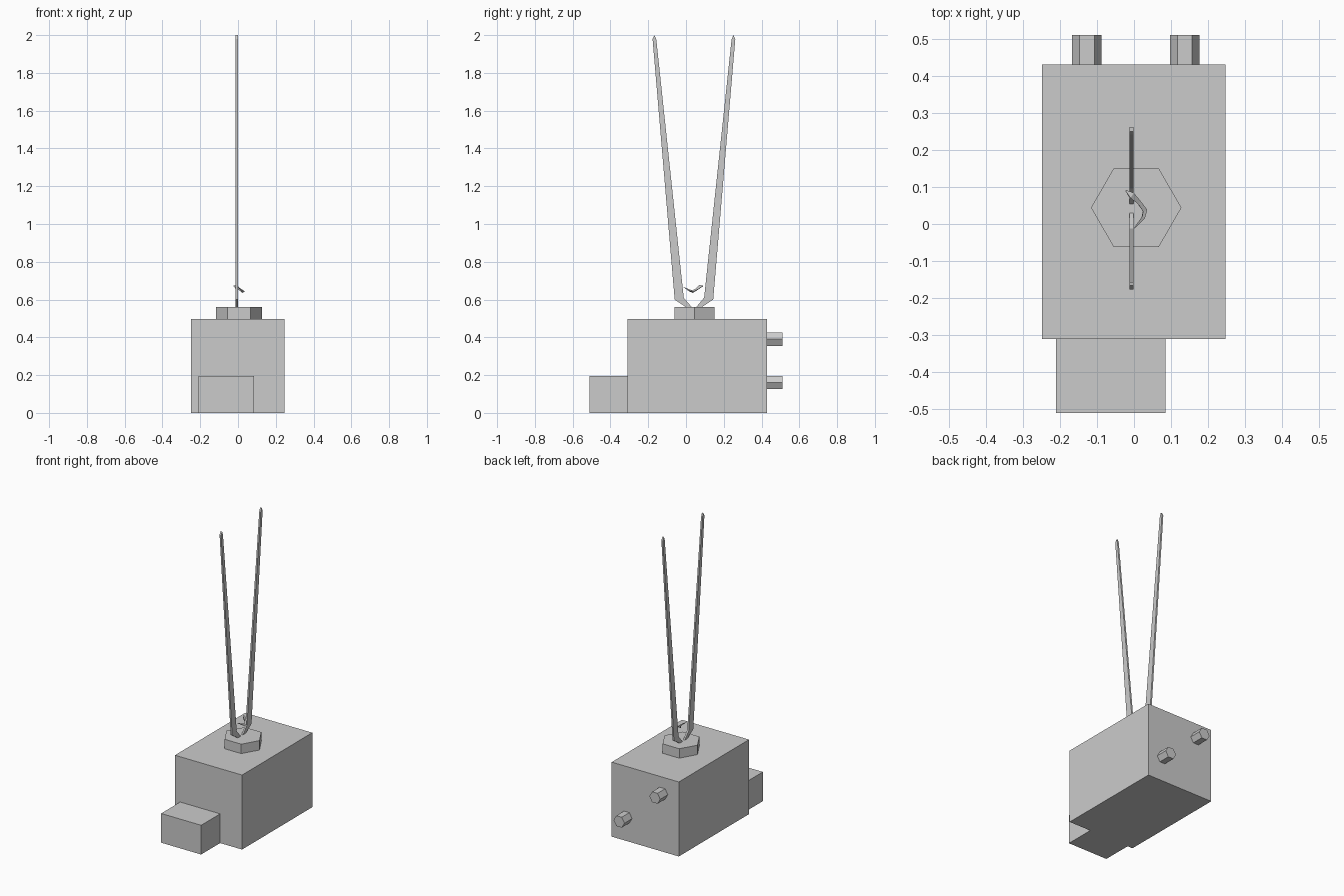
import bpy, bmesh, math
from mathutils import Vector

if "Cube" in bpy.data.objects:
    bpy.data.objects.remove(bpy.data.objects["Cube"])

grey = bpy.data.materials.new("plain grey")
grey.diffuse_color = (0.6, 0.6, 0.6, 1)
grey.use_nodes = True
grey.node_tree.nodes["Principled BSDF"].inputs["Base Color"].default_value = grey.diffuse_color


def finish(name, bm):
    bmesh.ops.recalc_face_normals(bm, faces=bm.faces[:])
    me = bpy.data.meshes.new(name)
    bm.to_mesh(me)
    bm.free()
    me.materials.append(grey)
    ob = bpy.data.objects.new(name, me)
    bpy.context.collection.objects.link(ob)
    return ob


def extruded(name, points, offset):
    """Closed prism: a flat outline pushed along an offset."""
    bm = bmesh.new()
    face = bm.faces.new([bm.verts.new(p) for p in points])
    new = bmesh.ops.extrude_face_region(bm, geom=[face], use_keep_orig=True)
    verts = [g for g in new["geom"] if isinstance(g, bmesh.types.BMVert)]
    bmesh.ops.translate(bm, verts=verts, vec=offset)
    return finish(name, bm)


def box(name, x0, x1, y0, y1, z0, z1):
    return extruded(name, [(x0, y0, z0), (x1, y0, z0), (x1, y1, z0), (x0, y1, z0)],
                    (0, 0, z1 - z0))


def hexagon(r):
    return [(r * math.cos(i * math.pi / 3), r * math.sin(i * math.pi / 3)) for i in range(6)]


# Housing and the smaller box in front of it
box("housing", -0.248, 0.247, -0.31, 0.43, 0, 0.497)
box("front_box", -0.21, 0.085, -0.51, -0.31, 0, 0.195)

# Hexagonal socket on top
extruded("antenna_socket", [(0.006 + a, 0.044 + b, 0.497) for a, b in hexagon(0.122)],
         (0, 0, 0.063))

# Two hexagonal terminals on the back
for name, x, z in (("high_terminal", -0.127, 0.39), ("low_terminal", 0.137, 0.16)):
    extruded(name, [(x + a, 0.43, z + b) for a, b in hexagon(0.04)], (0, 0.08, 0))

# Pair of flat rods, mirrored about the socket
profile = [(0.03, 0.56), (0.0, 0.56), (-0.06, 0.60), (-0.177, 1.98),
           (-0.166, 2.0), (-0.157, 1.975), (-0.012, 0.61)]
for name, side in (("front_rod", 1), ("back_rod", -1)):
    c = 0.042
    extruded(name, [(-0.012, c + side * (y - c), z) for y, z in profile], (0.011, 0, 0))

# Small crooked spark between the rods: a tapered three-sided tube
path = [(0.0, -0.012, 0.665, 0.001), (0.024, 0.018, 0.648, 0.006),
        (0.028, 0.036, 0.642, 0.008), (0.012, 0.058, 0.654, 0.007),
        (-0.008, 0.076, 0.668, 0.011), (-0.022, 0.09, 0.672, 0.002)]
bm = bmesh.new()
rings = []
for i, (x, y, z, r) in enumerate(path):
    a, b = path[max(i - 1, 0)], path[min(i + 1, len(path) - 1)]
    t = (Vector(b[:3]) - Vector(a[:3])).normalized()
    u = t.cross(Vector((0, 0, 1))).normalized()
    v = u.cross(t)
    rings.append([bm.verts.new(Vector((x, y, z)) + r * (u * math.cos(k) + v * math.sin(k)))
                  for k in (0, 2 * math.pi / 3, 4 * math.pi / 3)])
for p, q in zip(rings, rings[1:]):
    for k in range(3):
        n = (k + 1) % 3
        bm.faces.new((p[k], p[n], q[n], q[k]))
bm.faces.new(rings[0])
bm.faces.new(rings[-1])
finish("spark", bm)
